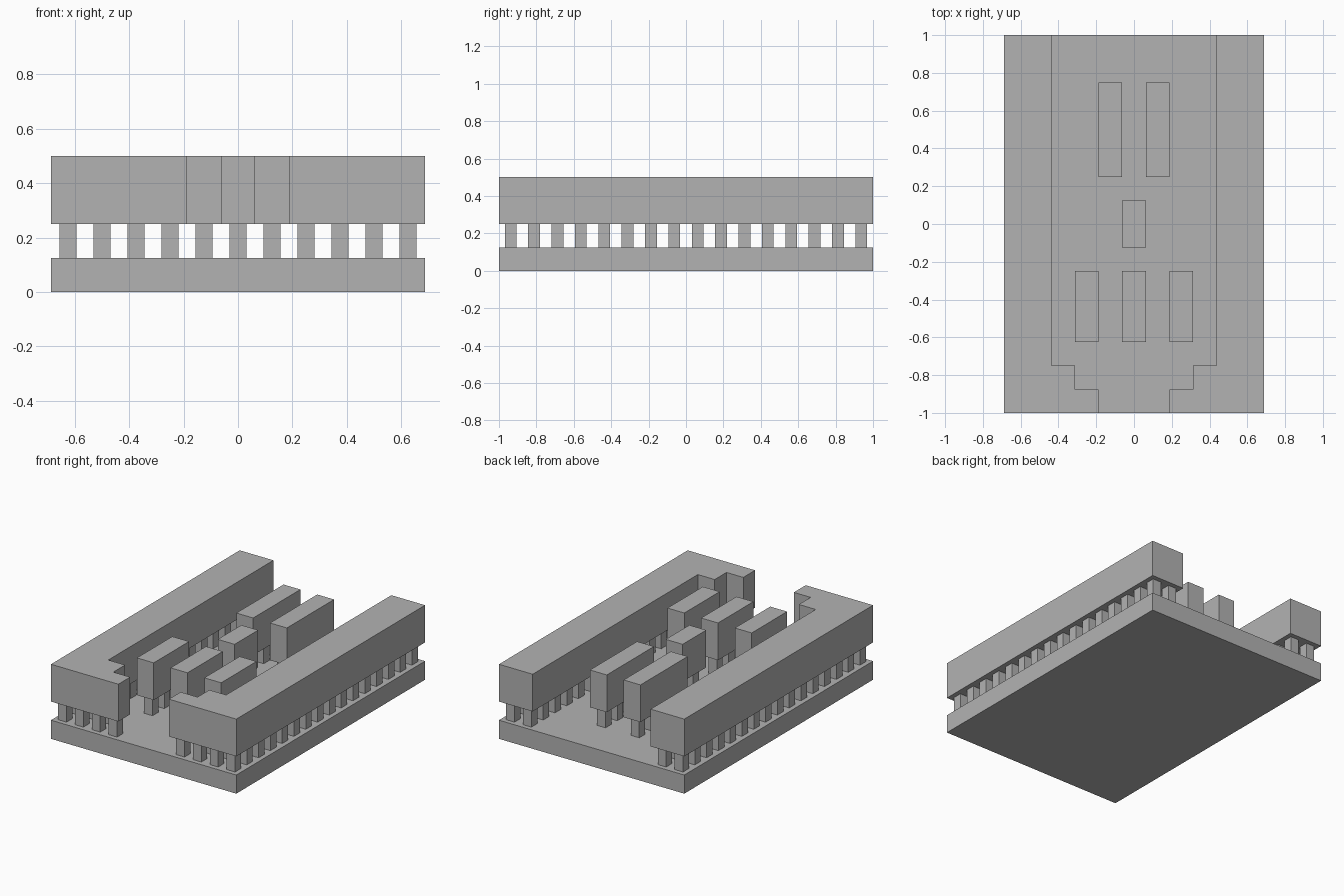
import bpy
import bmesh

cube = bpy.data.objects.get("Cube")
if cube:
    bpy.data.objects.remove(cube, do_unlink=True)

U = 0.125                       # grid cell
COLS, ROWS = 11, 16
BASE_TOP, BLOCK_BOTTOM, BLOCK_TOP = U, 2 * U, 4 * U

grey = bpy.data.materials.new("plain_grey")
grey.use_nodes = True
grey.diffuse_color = (0.45, 0.45, 0.45, 1)
grey.node_tree.nodes["Principled BSDF"].inputs["Base Color"].default_value = grey.diffuse_color


def prism(bm, outline, z0, z1):
    """Extrude a flat outline from z0 to z1."""
    face = bm.faces.new([bm.verts.new((x, y, z0)) for x, y in outline])
    top = bmesh.ops.extrude_face_region(bm, geom=[face])["geom"]
    verts = [v for v in top if isinstance(v, bmesh.types.BMVert)]
    bmesh.ops.translate(bm, verts=verts, vec=(0, 0, z1 - z0))


def rect(x0, x1, y0, y1):
    return [(x0, y0), (x1, y0), (x1, y1), (x0, y1)]


def make(name, outlines, z0, z1):
    bm = bmesh.new()
    for outline in outlines:
        prism(bm, outline, z0, z1)
    bmesh.ops.recalc_face_normals(bm, faces=bm.faces)
    mesh = bpy.data.meshes.new(name)
    bm.to_mesh(mesh)
    bm.free()
    mesh.materials.append(grey)
    obj = bpy.data.objects.new(name, mesh)
    bpy.context.collection.objects.link(obj)
    return obj


def inside(x, y, outline):
    """Even-odd test for a point in an outline."""
    hit = False
    for (ax, ay), (bx, by) in zip(outline, outline[1:] + outline[:1]):
        if (ay > y) != (by > y) and x < ax + (y - ay) * (bx - ax) / (by - ay):
            hit = not hit
    return hit


# Base slab
W, D = COLS * U / 2, ROWS * U / 2
make("base_slab", [rect(-W, W, -D, D)], 0, BASE_TOP)

# Side walls with a stepped front corner, in cells
wall = [(5.5, 8), (5.5, -8), (1.5, -8), (1.5, -7), (2.5, -7), (2.5, -6), (3.5, -6), (3.5, 8)]
parts = {}
for side, name in ((1, "left_wall"), (-1, "right_wall")):
    parts[name] = [(side * x * U, y * U) for x, y in wall]

# Free-standing blocks: name, centre column, front row, back row
blocks = [
    ("front_block_right", -2, -5, -2), ("front_block_middle", 0, -5, -2), ("front_block_left", 2, -5, -2),
    ("centre_block", 0, -1, 1),
    ("back_block_right", -1, 2, 6), ("back_block_left", 1, 2, 6),
]
for name, c, r0, r1 in blocks:
    parts[name] = rect((c - 0.5) * U, (c + 0.5) * U, r0 * U, r1 * U)

for name, outline in parts.items():
    make(name, [outline], BLOCK_BOTTOM, BLOCK_TOP)

# One square post under every cell of each raised part
h = U / 4
for name, outline in parts.items():
    centres = [((i - (COLS - 1) / 2) * U, (j - (ROWS - 1) / 2) * U)
               for i in range(COLS) for j in range(ROWS)]
    posts = [rect(x - h, x + h, y - h, y + h) for x, y in centres if inside(x, y, outline)]
    make(name + "_posts", posts, BASE_TOP, BLOCK_BOTTOM)
